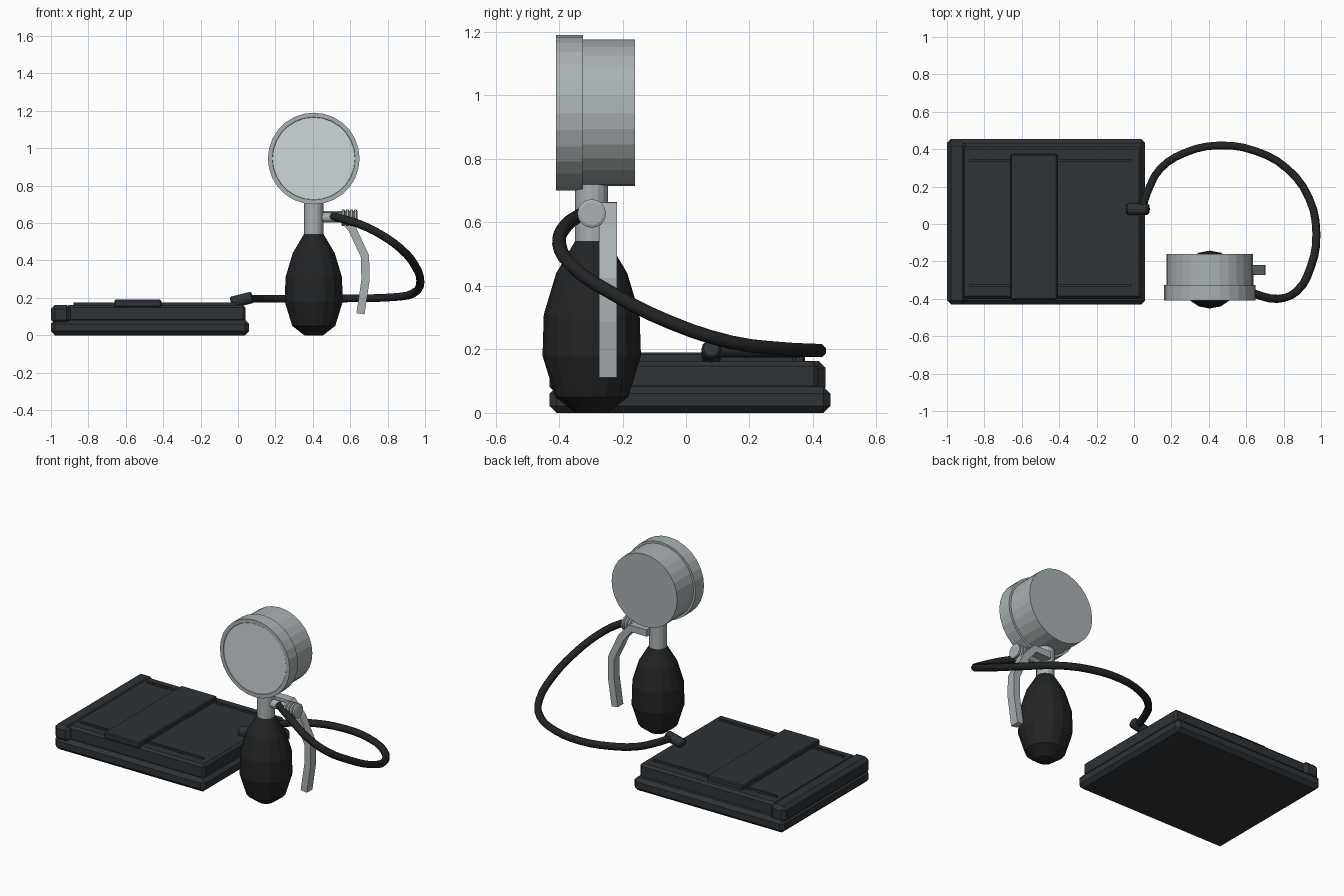
import bpy, bmesh, math
from mathutils import Vector, Matrix

if "Cube" in bpy.data.objects:
    bpy.data.objects.remove(bpy.data.objects["Cube"])


def material(name, rgb):
    m = bpy.data.materials.new(name)
    m.diffuse_color = (*rgb, 1)
    m.use_nodes = True
    m.node_tree.nodes["Principled BSDF"].inputs["Base Color"].default_value = m.diffuse_color
    return m


FABRIC = material("fabric", (0.028, 0.033, 0.037))
RUBBER = material("rubber", (0.016, 0.017, 0.018))
METAL = material("metal", (0.40, 0.44, 0.45))
GLASS = material("glass", (0.62, 0.68, 0.70))


def finish(bm, name, mat):
    bmesh.ops.recalc_face_normals(bm, faces=bm.faces)
    me = bpy.data.meshes.new(name)
    bm.to_mesh(me)
    bm.free()
    me.materials.append(mat)
    ob = bpy.data.objects.new(name, me)
    bpy.context.collection.objects.link(ob)
    return ob


def box(name, lo, hi, mat, bevel=0):
    lo, hi = Vector(lo), Vector(hi)
    bm = bmesh.new()
    bmesh.ops.create_cube(bm, size=1)
    for v in bm.verts:
        v.co = (lo + hi) / 2 + v.co * (hi - lo)
    if bevel:
        bmesh.ops.bevel(bm, geom=bm.edges[:], offset=bevel, segments=1, affect='EDGES')
    return finish(bm, name, mat)


def lathe(name, profile, sides, origin, direction, mat):
    """Revolve (radius, distance) pairs around an axis, closing both ends."""
    bm = bmesh.new()
    rot = Vector(direction).to_track_quat('Z', 'Y').to_matrix().to_4x4()
    rings = []
    for r, d in profile:
        rings.append([bm.verts.new((r * math.cos(a), r * math.sin(a), d))
                      for a in (2 * math.pi * i / sides for i in range(sides))])
    for a, b in zip(rings, rings[1:]):
        for i in range(sides):
            j = (i + 1) % sides
            bm.faces.new((a[i], a[j], b[j], b[i]))
    bm.faces.new(rings[0])
    bm.faces.new(rings[-1])
    bm.transform(Matrix.Translation(origin) @ rot)
    return finish(bm, name, mat)


def tube(name, points, radius, mat):
    cu = bpy.data.curves.new(name, 'CURVE')
    cu.dimensions = '3D'
    cu.bevel_depth, cu.bevel_resolution = radius, 2
    cu.resolution_u, cu.use_fill_caps = 3, True
    sp = cu.splines.new('BEZIER')
    sp.bezier_points.add(len(points) - 1)
    for bp, p in zip(sp.bezier_points, points):
        bp.co = p
        bp.handle_left_type = bp.handle_right_type = 'AUTO'
    cu.materials.append(mat)
    ob = bpy.data.objects.new(name, cu)
    bpy.context.collection.objects.link(ob)
    bpy.ops.object.select_all(action='DESELECT')
    ob.select_set(True)
    bpy.context.view_layer.objects.active = ob
    bpy.ops.object.convert(target='MESH')


# Folded cuff: lower layer, upper layer, folded edge, strap and seams
box("cuff_lower_layer", (-1, -0.43, 0), (0.06, 0.455, 0.083), FABRIC, 0.022)
box("cuff_upper_layer", (-0.92, -0.40, 0.07), (0.04, 0.415, 0.162), FABRIC, 0.014)
box("cuff_fold", (-1, -0.43, 0.06), (-0.895, 0.44, 0.163), FABRIC, 0.022)
box("cuff_strap", (-0.66, -0.405, 0.15), (-0.41, 0.375, 0.19), FABRIC, 0.006)
for side, y in (("front", -0.33), ("back", 0.34)):
    box("cuff_seam_" + side, (-0.88, y - 0.006, 0.155), (-0.01, y + 0.006, 0.174), FABRIC)

# Hand bulb and neck
CX, CY = 0.405, -0.297
lathe("hand_bulb", [(0.05, 0), (0.115, 0.05), (0.155, 0.18), (0.151, 0.31), (0.112, 0.44),
                    (0.05, 0.545)], 16, (CX, CY, 0), (0, 0, 1), RUBBER)
lathe("neck", [(0.052, 0.53), (0.052, 0.75)], 16, (CX, CY, 0), (0, 0, 1), METAL)

# Pressure gauge: case, bezel and glass
GZ = 0.945
lathe("gauge_case", [(0.231, 0), (0.231, 0.17)], 28, (CX, -0.33, GZ), (0, 1, 0), METAL)
lathe("gauge_bezel", [(0.218, 0.008), (0.222, 0), (0.245, 0), (0.245, 0.085)], 28,
      (CX, -0.41, GZ), (0, 1, 0), METAL)
lathe("gauge_glass", [(0.22, 0), (0.22, 0.02)], 28, (CX, -0.408, GZ), (0, 1, 0), GLASS)

# Release valve with ribbed screw knob
lathe("valve_stem", [(0.026, 0), (0.026, 0.14)], 12, (0.43, CY, 0.63), (1, 0, 0), METAL)
ribs = []
for i in range(4):
    x = i * 0.022
    ribs += [(0.036, x), (0.045, x + 0.004), (0.045, x + 0.015), (0.036, x + 0.019)]
lathe("valve_knob", ribs, 16, (0.553, CY, 0.628), (1, 0, 0), METAL)

# Squeeze lever: a bent flat strip
path = [Vector(p) for p in ((0.43, 0.643), (0.545, 0.643), (0.61, 0.57), (0.68, 0.42),
                            (0.681, 0.29), (0.655, 0.115))]
bm = bmesh.new()
rows = []
for i, p in enumerate(path):
    t = (path[min(i + 1, len(path) - 1)] - path[max(i - 1, 0)]).normalized()
    n = Vector((-t.y, t.x)) * 0.022
    rows.append([bm.verts.new((q.x, y, q.y)) for q, y in
                 ((p + n, -0.274), (p + n, -0.218), (p - n, -0.218), (p - n, -0.274))])
for a, b in zip(rows, rows[1:]):
    for i in range(4):
        j = (i + 1) % 4
        bm.faces.new((a[i], a[j], b[j], b[i]))
bm.faces.new(rows[0])
bm.faces.new(rows[-1])
finish(bm, "squeeze_lever", METAL)

# Air hose looping from the valve round to the cuff connector
tube("air_hose", [(0.50, -0.305, 0.638), (0.56, -0.335, 0.622), (0.66, -0.378, 0.59),
                  (0.77, -0.40, 0.535), (0.87, -0.36, 0.463), (0.945, -0.23, 0.375),
                  (0.975, -0.05, 0.285), (0.935, 0.14, 0.223), (0.82, 0.295, 0.203),
                  (0.65, 0.39, 0.198), (0.45, 0.42, 0.196), (0.27, 0.38, 0.196),
                  (0.14, 0.295, 0.195), (0.08, 0.19, 0.195), (0.045, 0.09, 0.195)],
     0.022, RUBBER)
lathe("hose_connector", [(0.025, 0), (0.031, 0.008), (0.031, 0.112), (0.025, 0.12)], 12,
      (-0.038, 0.08, 0.175), (0.115, 0, 0.028), FABRIC)
